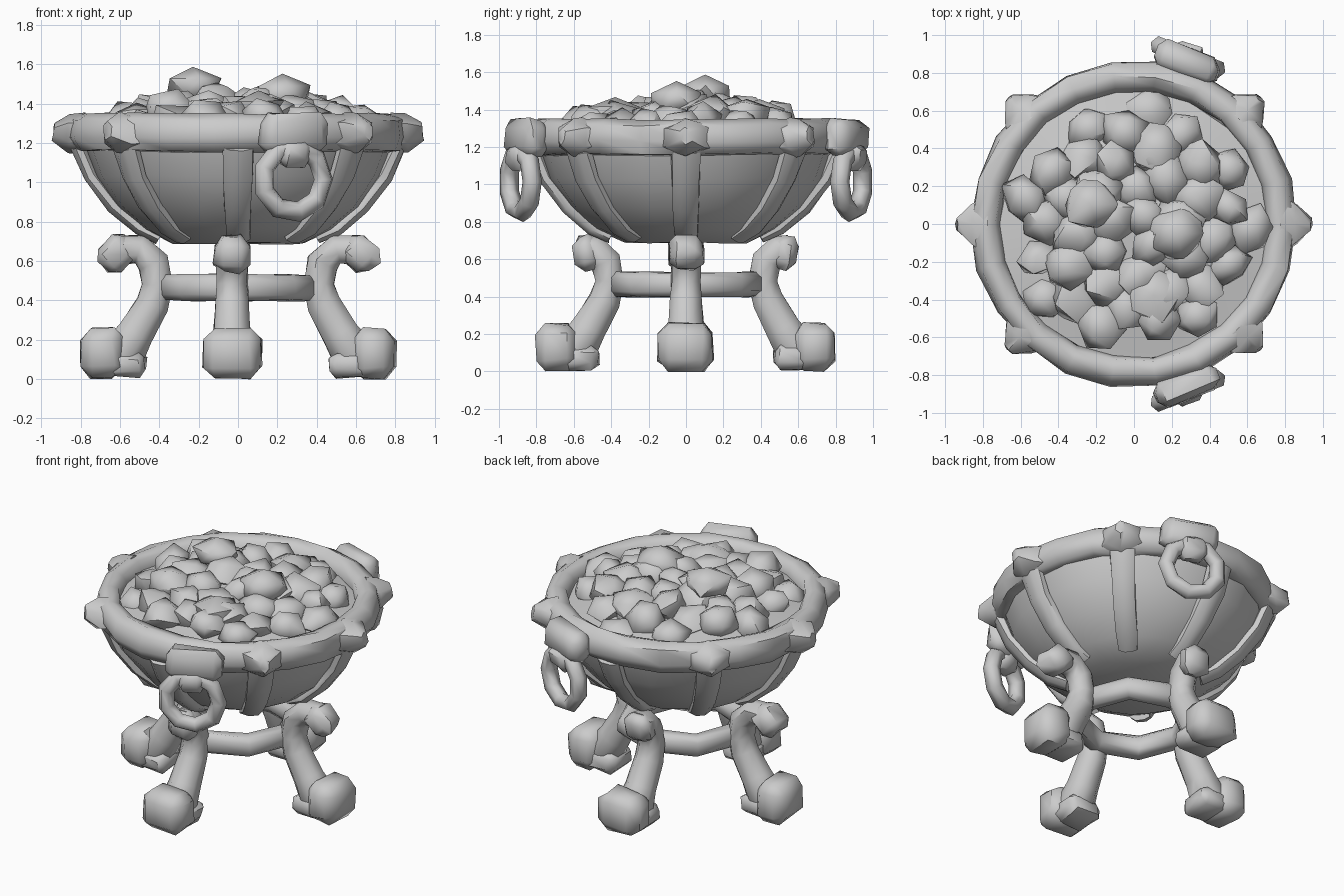
import bpy, bmesh, math, random
from mathutils import Vector, Matrix, Euler

if "Cube" in bpy.data.objects:
    bpy.data.objects.remove(bpy.data.objects["Cube"])

rng = random.Random(7)


def finish(name, bm, jitter=0.0, angle=40):
    for v in bm.verts:
        v.co += Vector([rng.uniform(-jitter, jitter) for _ in range(3)])
    bmesh.ops.recalc_face_normals(bm, faces=bm.faces)
    me = bpy.data.meshes.new(name)
    bm.to_mesh(me)
    bm.free()
    ob = bpy.data.objects.new(name, me)
    bpy.context.collection.objects.link(ob)
    bpy.ops.object.select_all(action='DESELECT')
    ob.select_set(True)
    bpy.context.view_layer.objects.active = ob
    bpy.ops.object.shade_smooth_by_angle(angle=math.radians(angle))
    return ob


def lathe(name, profile, seg, closed=False, jitter=0.0, angle=40):
    bm = bmesh.new()
    rings = [[bm.verts.new((r * math.cos(2 * math.pi * i / seg), r * math.sin(2 * math.pi * i / seg), z))
              for i in range(seg)] for r, z in profile]
    n = len(rings)
    for k in range(n if closed else n - 1):
        a, b = rings[k], rings[(k + 1) % n]
        for i in range(seg):
            j = (i + 1) % seg
            bm.faces.new((a[i], a[j], b[j], b[i]))
    if not closed:
        bm.faces.new(rings[0])
        bm.faces.new(rings[-1])
    return finish(name, bm, jitter, angle)


def sweep(name, path, angle, shift=(0, 0, 0), sides=8, jitter=0.0):
    """Sweep a rounded section along (radius, z, half width, half thickness) points."""
    bm = bmesh.new()
    rings = []
    for k, (r, z, w, t) in enumerate(path):
        p, q = path[max(k - 1, 0)], path[min(k + 1, len(path) - 1)]
        d = Vector((q[0] - p[0], 0, q[1] - p[1])).normalized()
        nrm = Vector((-d.z, 0, d.x))
        ring = []
        for i in range(sides):
            a = 2 * math.pi * (i + 0.5) / sides
            ring.append(bm.verts.new(Vector((r, 0, z)) + nrm * t * 1.06 * math.sin(a)
                                     + Vector((0, w * 1.06 * math.cos(a), 0))))
        rings.append(ring)
    for a, b in zip(rings, rings[1:]):
        for i in range(sides):
            j = (i + 1) % sides
            bm.faces.new((a[i], a[j], b[j], b[i]))
    bm.faces.new(rings[0])
    bm.faces.new(rings[-1])
    bm.transform(Matrix.Translation(shift) @ Matrix.Rotation(angle, 4, 'Z'))
    return finish(name, bm, jitter, 50)


def block(name, centre, size, rot=(0, 0, 0), bevel=0.05, angle=0, shift=(0, 0, 0), jitter=0.01):
    bm = bmesh.new()
    bmesh.ops.create_cube(bm, size=1)
    bm.transform(Matrix.Diagonal((*size, 1)))
    bmesh.ops.bevel(bm, geom=bm.edges[:], offset=bevel, segments=1, affect='EDGES')
    bm.transform(Matrix.Translation(shift) @ Matrix.Rotation(angle, 4, 'Z')
                 @ Matrix.Translation(centre) @ Euler(rot).to_matrix().to_4x4())
    return finish(name, bm, jitter, 50)


# Bowl and rim
lathe("bowl", [(0.34, 0.69), (0.48, 0.76), (0.62, 0.88), (0.73, 1.03), (0.785, 1.18)], 20, jitter=0.006)
lathe("rim", [(0.71, 1.27), (0.73, 1.33), (0.79, 1.35), (0.85, 1.32), (0.865, 1.23),
              (0.83, 1.165), (0.76, 1.155), (0.71, 1.2)], 22, closed=True, jitter=0.008, angle=55)

# Ribs down the bowl, and pointed studs on the rim
for i in range(8):
    a = i * math.pi / 4
    sweep("bowl_rib", [(0.40, 0.72, 0.06, 0.035), (0.50, 0.77, 0.065, 0.04), (0.63, 0.88, 0.07, 0.04),
                       (0.745, 1.03, 0.075, 0.04), (0.81, 1.18, 0.08, 0.04)], a, jitter=0.004)
    if i % 4 != 2:
        sweep("rim_stud", [(0.78, 1.25, 0.17, 0.1), (0.86, 1.25, 0.11, 0.095),
                           (0.94, 1.26, 0.03, 0.045)], a, sides=6, jitter=0.006)

# Coal bed under the lumps
lathe("coal_bed", [(0.73, 1.2), (0.72, 1.27), (0.5, 1.31), (0.25, 1.37), (0.05, 1.39)], 16, jitter=0.012)

# Heaped coals in a sunflower layout
coals = bmesh.new()
count = 40
for k in range(count):
    r = 0.62 * math.sqrt((k + 0.5) / count)
    a = k * 2.39996 + 0.6
    s = rng.uniform(0.12, 0.155) if r < 0.5 else rng.uniform(0.11, 0.135)
    top = 1.35 + 0.15 * (1 - (r / 0.68) ** 2) + rng.uniform(-0.03, 0.03)
    lump = bmesh.ops.create_icosphere(coals, subdivisions=1, radius=s)["verts"]
    rot = Euler([rng.uniform(0, 6) for _ in range(3)]).to_matrix()
    scale = Vector([rng.uniform(0.9, 1.2) for _ in range(3)])
    for v in lump:
        v.co = rot @ (v.co * rng.uniform(0.9, 1.1) * scale)
        v.co.z *= 0.85
        v.co += Vector((r * math.cos(a), r * math.sin(a), top - 0.83 * s))
# Larger lumps on top of the heap
for x, y, z, s in ((-0.23, 0.1, 1.49, 0.14), (0.22, -0.05, 1.45, 0.15), (0.1, -0.38, 1.37, 0.15),
                   (0.12, 0.4, 1.37, 0.14)):
    for v in bmesh.ops.create_icosphere(coals, subdivisions=1, radius=s)["verts"]:
        v.co = v.co * rng.uniform(0.95, 1.1) * 1.05
        v.co.z *= 0.6
        v.co += Vector((x, y, z))
finish("coals", coals, 0.006, 50)

# Four curled legs with scroll tops and block feet
for i in range(4):
    a = i * math.pi / 2
    side = i % 2 == 0
    k = 0.62 if side else 0.53
    off = (0, 0, 0) if side else (-0.03, 0, 0)
    sweep("leg", [(k, 0.655, 0.08, 0.075), (0.5, 0.66, 0.08, 0.075), (0.43, 0.59, 0.08, 0.082),
                  (0.41, 0.48, 0.08, 0.078), (0.435, 0.38, 0.085, 0.085), (0.52, 0.23, 0.095, 0.095),
                  (0.59, 0.12, 0.11, 0.115), (0.62, 0.08, 0.1, 0.07)], a, off, jitter=0.004)
    block("leg_scroll", (k, 0, 0.635), (0.19, 0.18, 0.17) if side else (0.14, 0.18, 0.18),
          (0, 0.75 if side else 0.2, 0), 0.045, a, off)
    block("foot", (0.69, 0, 0.13), (0.22, 0.29, 0.25), (0, 0, 0), 0.055, a, off)
    block("foot_heel", (0.575, 0, 0.075), (0.21, 0.24, 0.13), (0, 0, 0), 0.035, a, off)

# Brace joining the legs
lathe("leg_brace", [(0.30, 0.43), (0.30, 0.50), (0.33, 0.53), (0.39, 0.53),
                    (0.42, 0.50), (0.42, 0.43), (0.39, 0.40), (0.33, 0.40)], 8, closed=True,
      jitter=0.006, angle=55)

# Ring handles with mounts, front and back
for s, label in ((-1, "front"), (1, "back")):
    turn = -s * math.radians(22)
    block(label + "_handle_mount", (0.28, s * 0.855, 1.25), (0.35, 0.15, 0.20), (0, 0, turn), 0.045)
    block(label + "_handle_clasp", (0.28, s * 0.88, 1.15), (0.18, 0.14, 0.14), (0, 0, turn), 0.04)
    bpy.ops.mesh.primitive_torus_add(major_segments=9, minor_segments=6, major_radius=0.167,
                                     minor_radius=0.052, location=(0.28, s * 0.885, 1.015),
                                     rotation=(math.pi / 2, 0, turn))
    bpy.context.object.name = label + "_handle_ring"
    bpy.ops.object.shade_smooth_by_angle(angle=math.radians(62))
